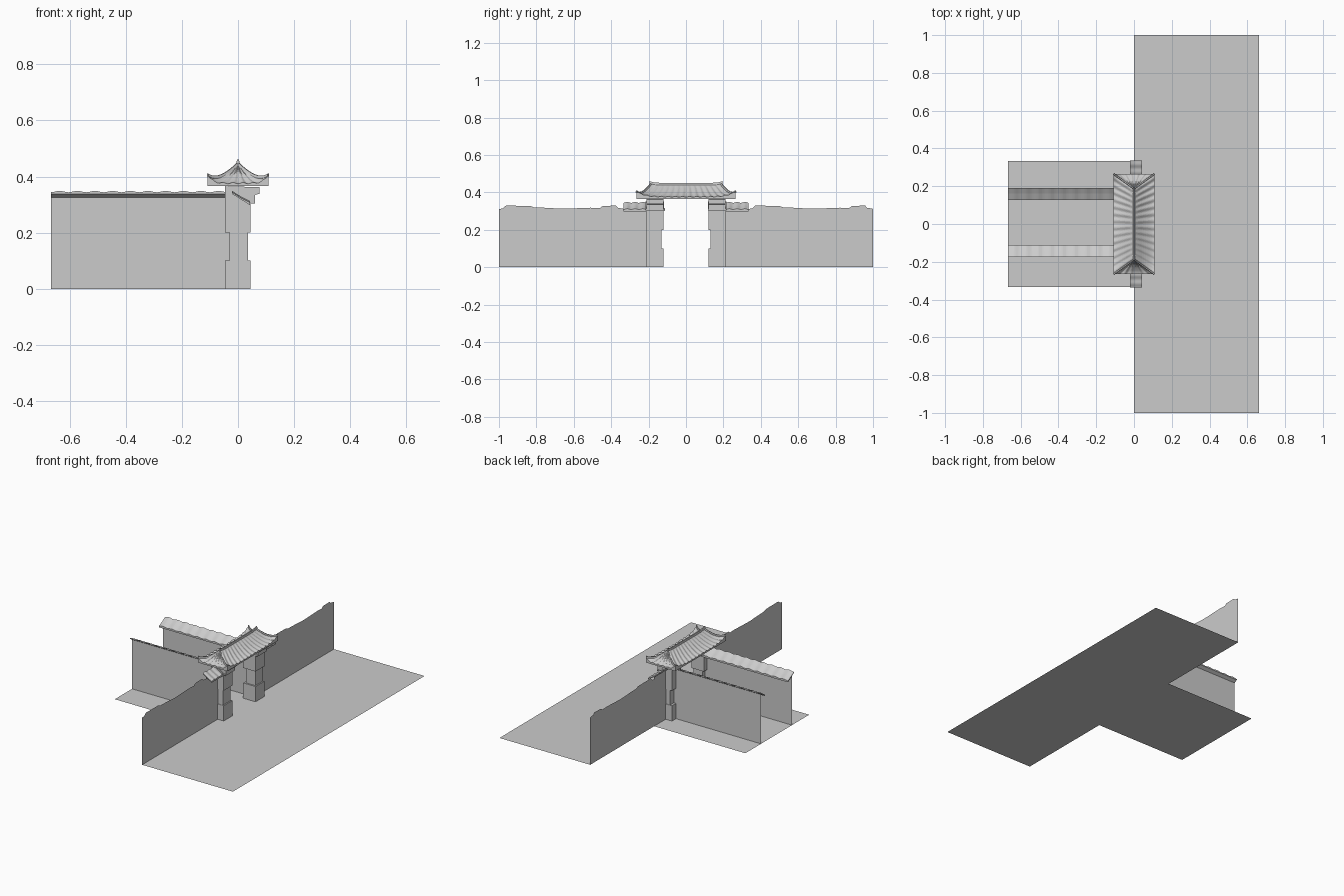
import bpy, bmesh, math
from mathutils import Vector

if "Cube" in bpy.data.objects:
    bpy.data.objects.remove(bpy.data.objects["Cube"])

stone = bpy.data.materials.new("plain_grey")
stone.diffuse_color = (0.6, 0.6, 0.6, 1)
stone.use_nodes = True
stone.node_tree.nodes["Principled BSDF"].inputs["Base Color"].default_value = stone.diffuse_color


def finish(name, bm, outward=True):
    bmesh.ops.remove_doubles(bm, verts=bm.verts, dist=0.0002)
    if outward:
        bmesh.ops.recalc_face_normals(bm, faces=bm.faces)
    me = bpy.data.meshes.new(name)
    bm.to_mesh(me)
    bm.free()
    me.materials.append(stone)
    ob = bpy.data.objects.new(name, me)
    bpy.context.collection.objects.link(ob)
    return ob


def sheet(name, pts):
    bm = bmesh.new()
    bm.faces.new([bm.verts.new(p) for p in pts])
    return finish(name, bm, False)


def grid_faces(bm, rows, closed=False):
    vs = [[bm.verts.new(p) for p in r] for r in rows]
    n = len(vs[0])
    for a, b in zip(vs, vs[1:]):
        for i in range(n if closed else n - 1):
            j = (i + 1) % n
            bm.faces.new((a[i], a[j], b[j], b[i]))
    return vs


def prism(name, profile, y0, y1):
    """Extrude an x-z outline between two y positions."""
    bm = bmesh.new()
    vs = grid_faces(bm, [[(x, y, z) for x, z in profile] for y in (y0, y1)], True)
    bm.faces.new(vs[0])
    bm.faces.new(vs[1])
    return finish(name, bm)


def block(name, x0, x1, y0, y1, z0, z1):
    return prism(name, [(x0, z0), (x1, z0), (x1, z1), (x0, z1)], y0, y1)


def sweep(name, path, w, h):
    """Small ridge beam of rectangular section along a path."""
    bm = bmesh.new()
    d = Vector(path[-1]) - Vector(path[0])
    side = Vector((-d.y, d.x, 0)).normalized() * w
    up = Vector((0, 0, h))
    rows = [[Vector(p) - side - up, Vector(p) + side - up,
             Vector(p) + side * 0.6 + up, Vector(p) - side * 0.6 + up] for p in path]
    vs = grid_faces(bm, rows, True)
    bm.faces.new(vs[0])
    bm.faces.new(vs[-1])
    return finish(name, bm)


def tile_roof(name, length, pitch, place):
    """Single-slope corrugated coping; place(u, v, z) maps to the world."""
    bm = bmesh.new()
    n = round(length / pitch) * 8
    rows = []
    for i in range(n + 1):
        u = length * i / n
        wave = 0.005 * (0.5 - 0.5 * math.cos(2 * math.pi * u / pitch))
        rows.append([place(u, 0, 0.338), place(u, 0, 0.344 + wave),
                     place(u, 0.03, 0.325 + wave), place(u, 0.063, 0.308 + wave),
                     place(u, 0.063, 0.299)])
    vs = grid_faces(bm, rows, True)
    bm.faces.new(vs[0])
    bm.faces.new(vs[-1])
    return finish(name, bm)


# T-shaped ground
sheet("street_ground", [(0, -1, 0), (0.663, -1, 0), (0.663, 1, 0), (0, 1, 0)])
sheet("lane_ground", [(-0.667, -0.333, 0), (0, -0.333, 0), (0, 0.333, 0), (-0.667, 0.333, 0)])

# Long street walls with a worn top edge, and short walls beside the gate
worn_top = [(0, .311), (.02, .314), (.037, .329), (.165, .328), (.19, .319), (.24, .318),
            (.33, .313), (.36, .313), (.49, .318), (.54, .316), (.555, .328),
            (.625, .329), (.635, .318), (.667, .312)]
for label, y0 in (("left", -1), ("right", 0.333)):
    sheet("street_wall_" + label, [(0, y0, 0), (0, y0 + .667, 0)]
          + [(0, y0 + u, z) for u, z in reversed(worn_top)])

for label, s, wall_y in (("left", -1, -0.153), ("right", 1, 0.17)):
    ys = sorted((s * 0.205, s * 0.333))
    sheet("gate_side_wall_" + label, [(0, ys[0], 0), (0, ys[1], 0), (0, ys[1], .327), (0, ys[0], .327)])
    tile_roof("gate_side_coping_" + label, 0.125, 0.0417,
              lambda u, v, z: (v - 0.021, s * (0.21 + u), z))
    # Lane walls and their inward-sloping copings
    xs = (-0.667, -0.02) if s < 0 else (-0.02, -0.667)
    sheet("lane_wall_" + label, [(xs[0], wall_y, 0), (xs[1], wall_y, 0),
                                 (xs[1], wall_y, .326), (xs[0], wall_y, .326)])
    tile_roof("lane_coping_" + label, 0.63, 0.063,
              lambda u, v, z: (-0.667 + u, wall_y + s * (0.021 - v), z))
    # Gate pillars: base, narrower shaft, head with stepped corbel
    a, b = sorted((s * 0.12, s * 0.212))
    block("pillar_base_" + label, -0.046, 0.044, a, b, 0, 0.101)
    a2, b2 = sorted((s * 0.13, s * 0.21))
    block("pillar_shaft_" + label, -0.031, 0.036, a2, b2, 0.1, 0.2)
    prism("pillar_head_" + label, [(-.046, .2), (.044, .2), (.044, .306), (.061, .306),
                                   (.061, .335), (.077, .339), (.077, .362), (-.046, .366)], a, b)
    # Curved bracket standing slightly proud of the corbel
    a3, b3 = sorted((s * 0.117, s * 0.216))
    prism("pillar_bracket_" + label, [(-.018, .342), (0, .326), (.025, .312), (.05, .304), (.061, .304),
                                      (.061, .312), (.045, .314), (.02, .33), (0, .348), (-.018, .35)], a3, b3)

# Gate roof: concave hipped surface with lifted corners and tile ribs
W, R, L = 0.108, 0.188, 0.265
BASE = 0.366


def roof_z(t, s):
    return 0.374 + 0.07 * (1 - t) ** 1.5 + 0.029 * t ** 3 * abs(s) ** 6


def slope(bm, along_y, sign, ribs):
    n, m = ribs * 8, 10
    rows = []
    for k in range(m + 2):
        t = min(k / m, 1)
        row = []
        for i in range(n + 1):
            s = -1 + 2 * i / n
            y = R + (L - R) * t
            z = roof_z(t, s)
            z += 0.005 * (0.5 - 0.5 * math.cos(2 * math.pi * ribs * i / n)) * min(1, t * 4)
            if k > m:
                z = BASE
            row.append((sign * W * t, s * y, z) if along_y else (s * W * t, sign * y, z))
        rows.append(row)
    grid_faces(bm, rows)


bm = bmesh.new()
for sg in (-1, 1):
    slope(bm, True, sg, 14)
    slope(bm, False, sg, 6)
bm.faces.new([bm.verts.new((x, y, BASE)) for x, y in ((-W, -L), (-W, L), (W, L), (W, -L))])
roof = finish("gate_roof", bm)

# Main ridge with upturned ends
sweep("main_ridge", [(0, 0.194 * i / 10, 0.445 + 0.009 * abs(i / 10) ** 10) for i in range(-10, 11)],
      0.006, 0.006)

# Four hip ridges
for sx in (-1, 1):
    for sy in (-1, 1):
        path = [(sx * W * t, sy * (R + (L - R) * t), roof_z(t, 1) + 0.003)
                for t in [i / 10 for i in range(11)]]
        sweep("hip_ridge", path, 0.005, 0.005)
